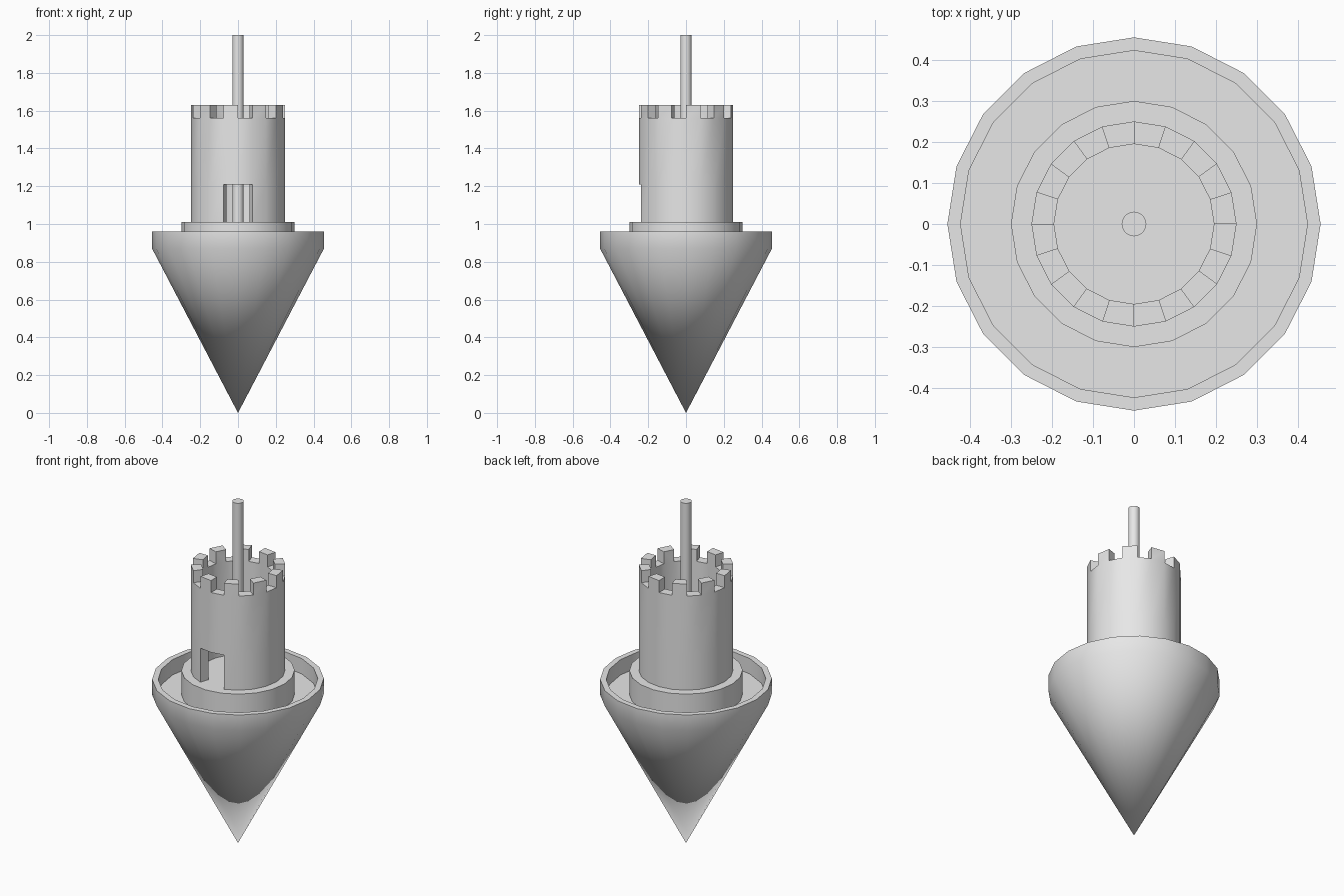
import bpy, bmesh
from math import cos, sin, pi, radians

if "Cube" in bpy.data.objects:
    bpy.data.objects.remove(bpy.data.objects["Cube"], do_unlink=True)

SIDES = 20
grey = bpy.data.materials.new("stone_grey")
grey.use_nodes = True
GREY = (0.8, 0.8, 0.8, 1)
grey.diffuse_color = GREY
grey.node_tree.nodes["Principled BSDF"].inputs["Base Color"].default_value = GREY


def finish(bm, name):
    bmesh.ops.remove_doubles(bm, verts=bm.verts, dist=1e-5)
    bmesh.ops.recalc_face_normals(bm, faces=bm.faces)
    mesh = bpy.data.meshes.new(name)
    bm.to_mesh(mesh)
    bm.free()
    mesh.materials.append(grey)
    obj = bpy.data.objects.new(name, mesh)
    bpy.context.collection.objects.link(obj)
    bpy.ops.object.select_all(action="DESELECT")
    obj.select_set(True)
    bpy.context.view_layer.objects.active = obj
    bpy.ops.object.shade_smooth_by_angle(angle=radians(30))
    return obj


def lathe(name, profile):
    """Turn a (radius, height) profile round the z axis; ends are closed."""
    bm = bmesh.new()
    rings = []
    for r, z in profile:
        if r == 0:
            rings.append([bm.verts.new((0, 0, z))] * SIDES)
        else:
            rings.append([bm.verts.new((r * cos(2 * pi * i / SIDES),
                                        r * sin(2 * pi * i / SIDES), z))
                          for i in range(SIDES)])
    for low, high in zip(rings, rings[1:]):
        for i in range(SIDES):
            j = (i + 1) % SIDES
            corners = [low[i], low[j], high[j], high[i]]
            bm.faces.new(list(dict.fromkeys(corners)))
    for ring in (rings[0], rings[-1]):
        if ring[0] is not ring[1]:
            bm.faces.new(ring)
    return finish(bm, name)


# Pointed base with a raised rim and sunken floor
lathe("cone_base", [(0, 0), (0.455, 0.87), (0.455, 0.96), (0.423, 0.96), (0.423, 0.87)])

# Round plinth and flagpole
lathe("plinth", [(0.3, 0.87), (0.3, 1.01)])
lathe("flagpole", [(0.03, 1.01), (0.03, 2.0)])

# Hollow tower wall: filled cells by segment and level, leaving doorway and crenels
OUTER, INNER = 0.25, 0.195
LEVELS = [1.01, 1.21, 1.56, 1.63]
DOOR = (14, 15)


def filled(seg, level):
    seg %= SIDES
    if level == 0:
        return seg not in DOOR
    if level == 2:
        return seg % 2 == 0
    return level == 1


bm = bmesh.new()


def point(r, seg, level):
    a = 2 * pi * seg / SIDES
    return bm.verts.new((r * cos(a), r * sin(a), LEVELS[level]))


def quad(*corners):
    bm.faces.new([point(*c) for c in corners])


for s in range(SIDES):
    for k in range(len(LEVELS) - 1):
        if not filled(s, k):
            continue
        for r in (OUTER, INNER):
            quad((r, s, k), (r, s + 1, k), (r, s + 1, k + 1), (r, s, k + 1))
        for step, edge in ((-1, s), (1, s + 1)):
            if not filled(s + step, k):
                quad((OUTER, edge, k), (INNER, edge, k),
                     (INNER, edge, k + 1), (OUTER, edge, k + 1))
        for step, lev in ((-1, k), (1, k + 1)):
            if not filled(s, k + step):
                quad((OUTER, s, lev), (OUTER, s + 1, lev),
                     (INNER, s + 1, lev), (INNER, s, lev))
finish(bm, "tower_wall")
